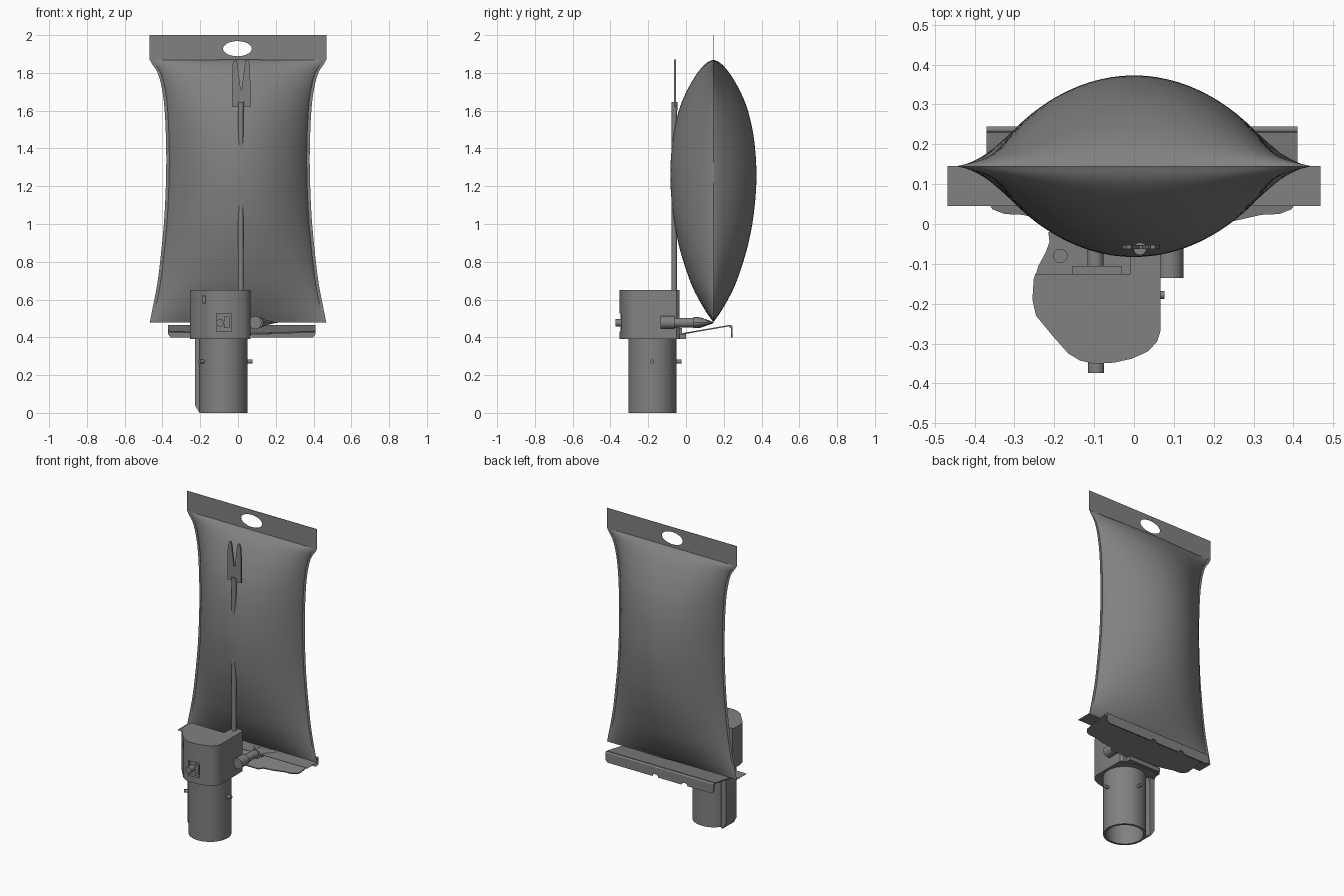
import bpy, bmesh, math
from mathutils import Vector

if "Cube" in bpy.data.objects:
    bpy.data.objects.remove(bpy.data.objects["Cube"])

C = bpy.context.scene.collection
CX, CY = -0.077, -0.178          # axis of the lower tube
GREY = bpy.data.materials.new("dark_grey")
GREY.diffuse_color = (.22, .22, .22, 1)
GREY.use_nodes = True
GREY.node_tree.nodes["Principled BSDF"].inputs["Base Color"].default_value = GREY.diffuse_color


def shade(ob, angle):
    bpy.context.view_layer.objects.active = ob
    bpy.ops.object.select_all(action='DESELECT')
    ob.select_set(True)
    bpy.ops.object.shade_smooth_by_angle(angle=math.radians(angle))


def finish(name, bm, smooth=35):
    bmesh.ops.remove_doubles(bm, verts=bm.verts, dist=0.0002)
    bmesh.ops.recalc_face_normals(bm, faces=bm.faces)
    me = bpy.data.meshes.new(name)
    bm.to_mesh(me)
    bm.free()
    me.materials.append(GREY)
    ob = bpy.data.objects.new(name, me)
    C.objects.link(ob)
    shade(ob, smooth)
    return ob


def plate(name, loops, depth, loc, tilt=0.0):
    """Extrude filled 2D loops (later loops are holes), centred on local z."""
    cu = bpy.data.curves.new(name + "_outline", 'CURVE')
    cu.dimensions, cu.fill_mode, cu.extrude = '2D', 'BOTH', depth / 2
    for pts in loops:
        sp = cu.splines.new('POLY')
        sp.points.add(len(pts) - 1)
        for p, (x, y) in zip(sp.points, pts):
            p.co = (x, y, 0, 1)
        sp.use_cyclic_u = True
    tmp = bpy.data.objects.new(name + "_tmp", cu)
    C.objects.link(tmp)
    me = bpy.data.meshes.new_from_object(tmp.evaluated_get(bpy.context.evaluated_depsgraph_get()))
    bm = bmesh.new()
    bm.from_mesh(me)
    bpy.data.objects.remove(tmp)
    bpy.data.curves.remove(cu)
    bpy.data.meshes.remove(me)
    ob = finish(name, bm)
    ob.location, ob.rotation_euler = loc, (tilt, 0, 0)
    return ob


def box(name, lo, hi):
    bm = bmesh.new()
    bmesh.ops.create_cube(bm, size=1)
    for v in bm.verts:
        v.co = [l + (c + 0.5) * (h - l) for l, h, c in zip(lo, hi, v.co)]
    return finish(name, bm)


def rod(name, a, b, r, n=24):
    a, b = Vector(a), Vector(b)
    bm = bmesh.new()
    bmesh.ops.create_cone(bm, cap_ends=True, segments=n, radius1=r, radius2=r, depth=(b - a).length)
    ob = finish(name, bm)
    ob.location = (a + b) / 2
    ob.rotation_euler = (b - a).to_track_quat('Z', 'Y').to_euler()
    return ob


def cut(ob, cutter):
    m = ob.modifiers.new("cut", 'BOOLEAN')
    m.object, m.operation, m.solver = cutter, 'DIFFERENCE', 'EXACT'
    bpy.context.view_layer.objects.active = ob
    bpy.ops.object.modifier_apply(modifier=m.name)
    bpy.data.objects.remove(cutter)
    shade(ob, 35)


def curve_at(tab, t):
    """Catmull-Rom style lookup through (t, value) pairs."""
    i = max(k for k in range(len(tab) - 1) if tab[k][0] <= t + 1e-9)
    (t0, a), (t1, b) = tab[i], tab[i + 1]
    slope = lambda j: ((tab[min(j + 1, len(tab) - 1)][1] - tab[max(j - 1, 0)][1]) /
                       (tab[min(j + 1, len(tab) - 1)][0] - tab[max(j - 1, 0)][0]))
    d, s = t1 - t0, (t - t0) / (t1 - t0)
    return ((2*s**3 - 3*s*s + 1) * a + (s**3 - 2*s*s + s) * d * slope(i)
            + (3*s*s - 2*s**3) * b + (s**3 - s*s) * d * slope(i + 1))


# inflated bag: two bulged panels meeting in a flat side seam
WIDTH = [(.48, .467), (.68, .428), (.85, .407), (1.05, .389), (1.3, .38), (1.5, .383),
         (1.65, .393), (1.75, .41), (1.81, .43), (1.85, .457), (1.87, .467)]
BULGE = [(.48, 0), (.54, .042), (.65, .103), (.75, .142), (.88, .181), (1.04, .212), (1.25, .228),
         (1.45, .215), (1.6, .183), (1.7, .143), (1.78, .098), (1.83, .06), (1.858, .028), (1.87, 0)]
SEAM_Y, ROWS, COLS = 0.145, 72, 40
bm = bmesh.new()
for side in (-1, 1):
    grid = []
    for r in range(ROWS + 1):
        z = .48 + 1.39 * (1 - math.cos(math.pi * r / ROWS)) / 2
        w, h = curve_at(WIDTH, z), curve_at(BULGE, z)
        row = [(-w, 0)]
        for c in range(COLS + 1):
            u = -math.cos(math.pi * c / COLS)
            row.append((u * (w - .016), h * max(0, 1 - u * u) ** 0.8))
        row.append((w, 0))
        grid.append([bm.verts.new((x, SEAM_Y + side * d, z)) for x, d in row])
    for a, b in zip(grid, grid[1:]):
        for i in range(COLS + 2):
            bm.faces.new((a[i], a[i + 1], b[i + 1], b[i]))
finish("inflated_bag", bm, 60)

# header strip with oval hand hole, and folded bottom flap
hole = [(-.003 + .076 * math.cos(k * math.tau / 40), 1.928 + .04 * math.sin(k * math.tau / 40)) for k in range(40)]
plate("bag_header", [[(-.468, 1.868), (.468, 1.868), (.468, 2), (-.468, 2)], hole], .002,
      (0, SEAM_Y, 0), math.pi / 2)
box("bag_bottom_flap", (-.468, .045, .479), (.468, .146, .481))

# lower hollow tube with side channel
bm = bmesh.new()
rings = []
for r, z in ((.127, 0), (.127, .395), (.112, .395), (.112, 0)):
    rings.append([bm.verts.new((CX + r * math.cos(k * math.tau / 48), CY + r * math.sin(k * math.tau / 48), z))
                  for k in range(48)])
for a, b in zip(rings, rings[1:] + rings[:1]):
    for k in range(48):
        bm.faces.new((a[k], a[(k + 1) % 48], b[(k + 1) % 48], b[k]))
finish("lower_tube", bm)
plate("tube_channel", [[(-.193, .002), (-.205, .002), (-.228, .04), (-.228, .4), (-.175, .4), (-.193, .36)]],
      .11, (0, -.14, 0), math.pi / 2)

# locating pins around the tube
for k, ang in enumerate((0, 90, 214)):
    d = Vector((math.cos(math.radians(ang)), math.sin(math.radians(ang)), 0))
    c = Vector((CX, CY, .272))
    rod(f"tube_pin_{k + 1}", c + d * .115, c + d * .154, .01, 16)

# housing: tall main body with lower rear step
FRONT = [(-.252, -.14), (-.255, -.19), (-.246, -.23), (-.205, -.28), (-.165, -.325), (-.135, -.343),
         (-.1, -.351), (-.05, -.348), (-.005, -.338), (.035, -.32), (.058, -.295), (.066, -.27)]
housing = plate("housing", [[(-.248, -.125)] + FRONT + [(.066, -.05), (.052, -.035), (-.01, -.035), (-.01, -.125)]],
                .26, (0, 0, .52))
cut(housing, box("window_cutter", (-.115, -.4, .432), (-.035, -.332, .527)))
cut(housing, box("slot_cutter", (-.189, -.4, .582), (-.171, -.29, .618)))
plate("housing_rear_step", [[(-.247, -.13), (-.24, -.105), (-.222, -.072), (-.212, -.045), (-.215, -.02),
                             (-.01, -.02), (-.01, -.13)]], .06, (0, 0, .42))
rod("rear_screw", (-.185, -.08, .44), (-.185, -.08, .46), .018)
box("rear_cover", (-.155, -.126, .45), (-.03, -.105, .61))
rod("rear_stud", (-.097, -.11, .48), (-.097, -.03, .48), .02)
rod("front_knob", (-.095, -.325, .477), (-.095, -.374, .477), .02)
box("window_catch", (-.073, -.34, .45), (-.045, -.325, .51))

# flared filling nozzle: (y, centre x, half width, half height)
bm = bmesh.new()
rings = []
for y, cx, rx, rz in ((-.135, .09, .034, .034), (-.06, .09, .034, .034), (-.06, .09, .025, .025), (.04, .095, .025, .025),
                      (.04, .1, .033, .03), (.075, .105, .04, .028), (.145, .11, .102, .003)):
    rings.append([bm.verts.new((cx + rx * math.cos(k * math.tau / 32), y, .478 + rz * math.sin(k * math.tau / 32)))
                  for k in range(32)])
for a, b in zip(rings, rings[1:]):
    for k in range(32):
        bm.faces.new((a[k], a[(k + 1) % 32], b[(k + 1) % 32], b[k]))
bm.faces.new(rings[0])
bm.faces.new(rings[-1])
finish("filling_nozzle", bm)
box("nozzle_mount", (.05, -.13, .458), (.08, -.075, .498))

# support post and forked hanger
rod("support_post", (.015, -.062, .6), (.015, -.062, 1.62), .014)
rod("post_collar", (.015, -.062, 1.6), (.015, -.062, 1.645), .016)
half = [(.048, 1.62), (.048, 1.76), (.046, 1.845), (.036, 1.87), (.025, 1.868), (.02, 1.85), (.003, 1.715)]
fork = half + [(-x, z) for x, z in reversed(half)]
plate("hanger_fork", [[(x + .017, z) for x, z in fork]], .01, (0, -.058, 0), math.pi / 2)

# sloping support tray with rear lip and notches
mid = .02
tray = [(.39, .234), (.39, .06), (.375, .038), (.345, .026), (.3, .024), (.23, .008), (.16, 0), (.14, -.02)]
slope = math.atan2(.04, .23)
plate("tray", [[(x + mid, y) for x, y in tray] + [(mid - x, y) for x, y in reversed(tray)]],
      .007, (0, 0, .422), slope)
lip = [(-.37, .458), (-.37, .415), (-.355, .398)]
for nx in (-.16, .05):
    lip += [(nx + .022 * math.cos(a), .398 + .016 * math.sin(a)) for a in
            [math.pi * (1 - k / 8) for k in range(9)]]
lip += [(.395, .398), (.41, .415), (.41, .458)]
plate("tray_lip", [lip], .008, (0, .241, 0), math.pi / 2)
rod("tray_bend", (-.37, .237, .457), (.41, .237, .457), .0082, 16)
box("tray_bracket", (-.2, -.06, .392), (.03, 0, .418))
